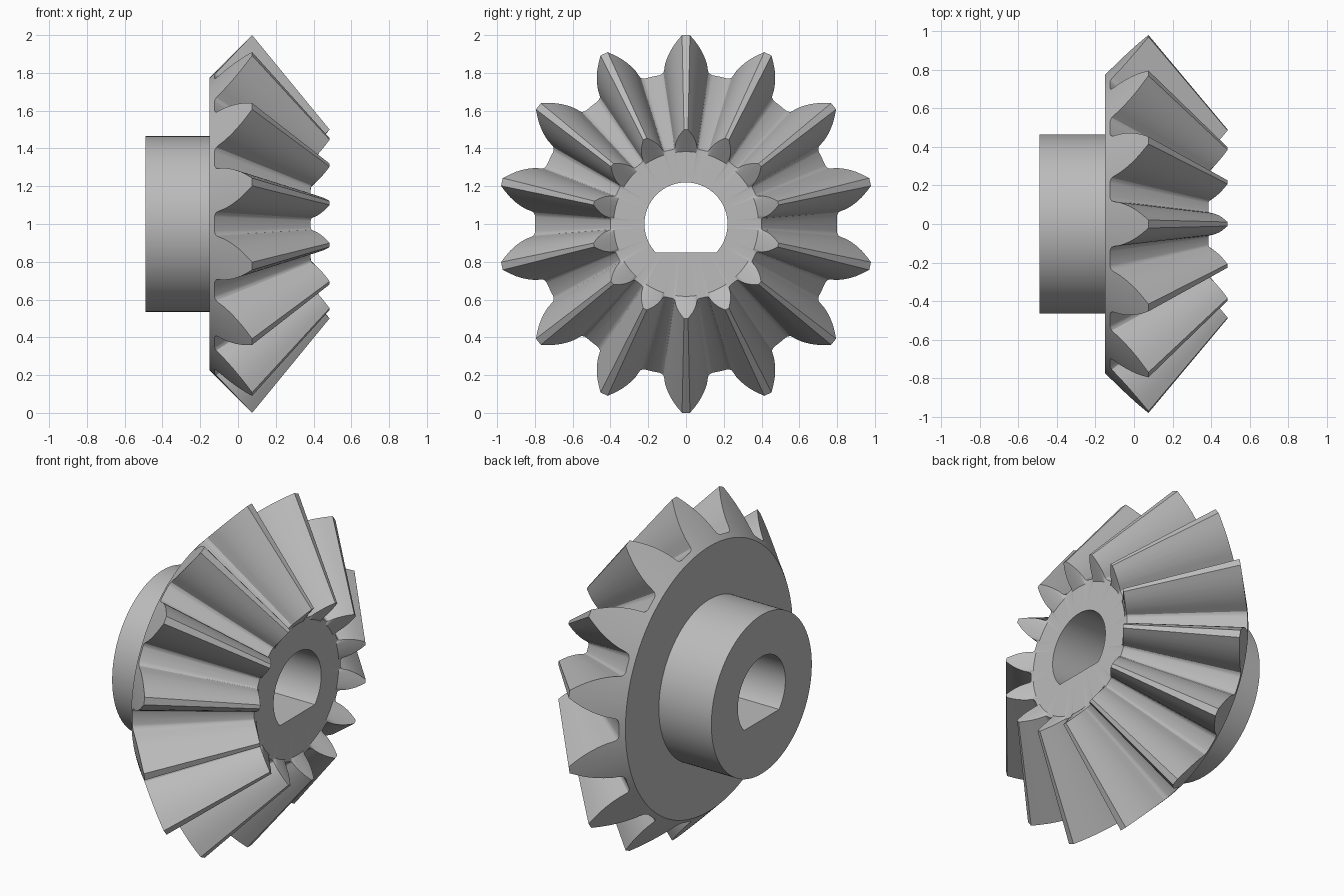
import bpy
import bmesh
from math import sin, cos, pi, radians

if "Cube" in bpy.data.objects:
    bpy.data.objects.remove(bpy.data.objects["Cube"], do_unlink=True)

TEETH = 14
PITCH = 2 * pi / TEETH
APEX = 0.895                       # x where all tooth lines meet
ROOT, TIP = (-0.125, 0.80), (0.075, 1.0)   # (x, radius) at the large end
BORE, FLAT = 0.22, -0.15           # bore radius and height of its flat

# Tooth flank: (height fraction from root to tip, half width)
FLANK = [(0.0, 0.142), (0.015, 0.130), (0.05, 0.120), (0.12, 0.116),
         (0.25, 0.112), (0.4, 0.102), (0.55, 0.088), (0.7, 0.070),
         (0.85, 0.047), (1.0, 0.021)]


def tooth_points():
    """One pitch of the gear outline as (angle, x, radius), gap centre first."""
    flank = []
    for t, w in FLANK:
        x = ROOT[0] + t * (TIP[0] - ROOT[0])
        r = ROOT[1] + t * (TIP[1] - ROOT[1])
        flank.append((w / r, x, r))
    left = [(-a, x, r) for a, x, r in flank]
    return [(-PITCH / 2, *ROOT)] + left + flank[::-1]


outline = [(i * PITCH + a, x, r)
           for i in range(TEETH) for a, x, r in tooth_points()]

bm = bmesh.new()


def ring(points):
    return [bm.verts.new((x, r * sin(a), 1 + r * cos(a))) for a, x, r in points]


def circle(x, radius):
    return ring([(a, x, radius) for a, _, _ in outline])


def bore_ring(x):
    return [bm.verts.new((x, BORE * sin(a), 1 + max(BORE * cos(a), FLAT)))
            for a, _, _ in outline]


# Rings in order: bore, hub, back disc, large tooth end, small tooth end, face
rings = [
    bore_ring(-0.49),
    circle(-0.49, 0.465),
    circle(-0.15, 0.465),
    circle(-0.15, 0.775),
    ring(outline),
    ring([(a, APEX + 0.5 * (x - APEX), 0.5 * r) for a, x, r in outline]),
    circle(0.385, 0.383),
    bore_ring(0.385),
]
count = len(outline)
for k, ra in enumerate(rings):
    rb = rings[(k + 1) % len(rings)]
    for i in range(count):
        j = (i + 1) % count
        bm.faces.new((ra[i], ra[j], rb[j], rb[i]))
bmesh.ops.recalc_face_normals(bm, faces=bm.faces)

mesh = bpy.data.meshes.new("bevel_gear")
bm.to_mesh(mesh)
bm.free()
gear = bpy.data.objects.new("bevel_gear", mesh)
bpy.context.collection.objects.link(gear)

# Plain grey metal
grey = bpy.data.materials.new("grey_metal")
grey.use_nodes = True
colour = (0.5, 0.5, 0.5, 1)
grey.diffuse_color = colour
grey.node_tree.nodes["Principled BSDF"].inputs["Base Color"].default_value = colour
mesh.materials.append(grey)

# Smooth curved walls, keep edges crisp
bpy.ops.object.select_all(action="DESELECT")
gear.select_set(True)
bpy.context.view_layer.objects.active = gear
bpy.ops.object.shade_smooth_by_angle(angle=radians(30))
